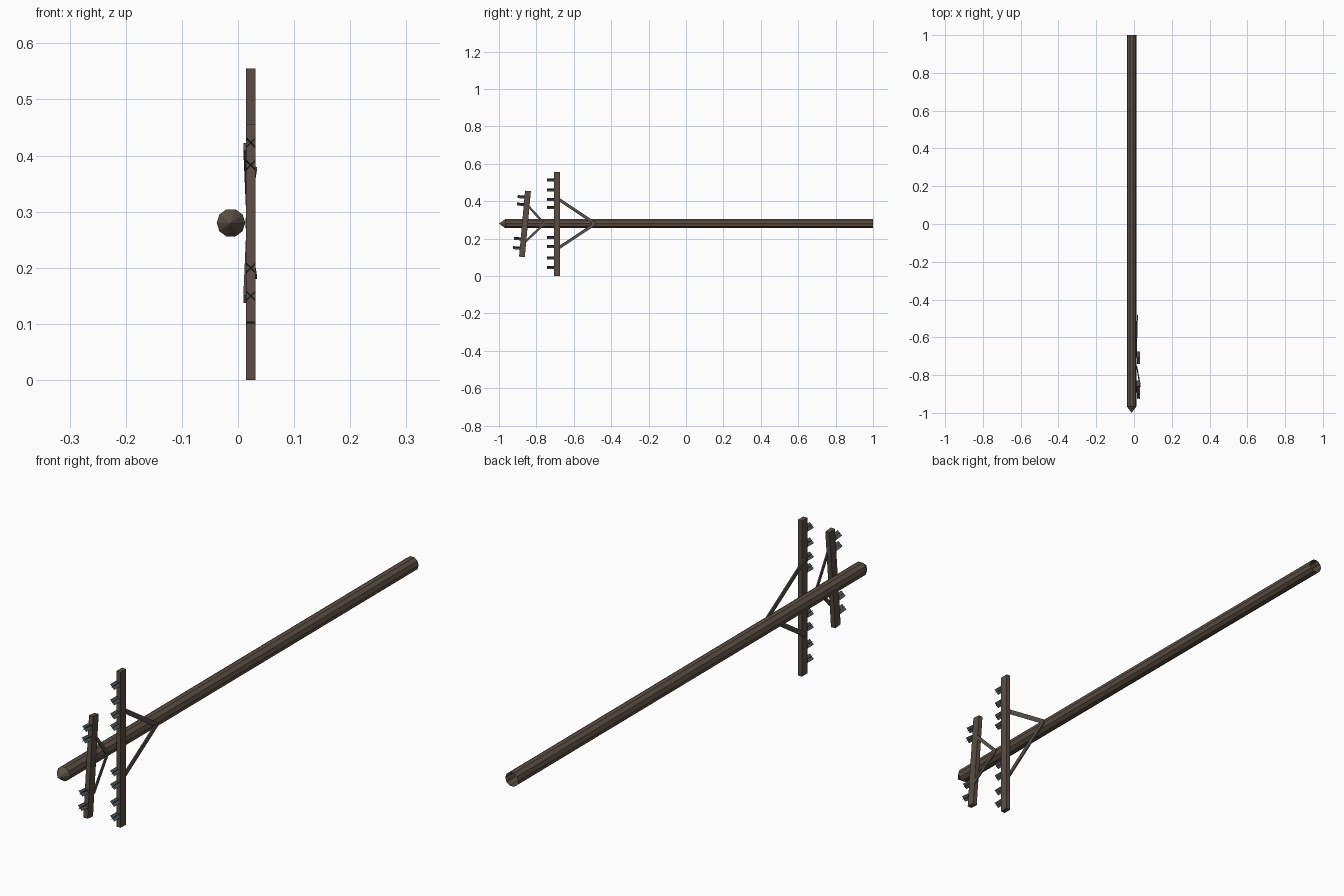
import bpy, bmesh, math
from mathutils import Vector, Matrix

if "Cube" in bpy.data.objects:
    bpy.data.objects.remove(bpy.data.objects["Cube"])


def material(name, rgb):
    m = bpy.data.materials.new(name)
    m.diffuse_color = (*rgb, 1)
    m.use_nodes = True
    m.node_tree.nodes["Principled BSDF"].inputs["Base Color"].default_value = m.diffuse_color
    return m


WOOD = material("weathered wood", (0.105, 0.081, 0.060))
ARM = material("crossarm wood", (0.098, 0.077, 0.060))
STEEL = material("brace steel", (0.092, 0.086, 0.078))
GLASS = material("insulator grey", (0.085, 0.095, 0.100))


def make(name, bm, mat):
    me = bpy.data.meshes.new(name)
    bm.to_mesh(me)
    bm.free()
    me.materials.append(mat)
    ob = bpy.data.objects.new(name, me)
    bpy.context.collection.objects.link(ob)
    return ob


def box(name, size, matrix, mat):
    bm = bmesh.new()
    bmesh.ops.create_cube(bm, size=1, matrix=matrix @ Matrix.Diagonal((*size, 1)))
    return make(name, bm, mat)


# Pole: ten-sided tube lying along y, pointed at the front, open at the back
PX, PZ, R, SIDES = -0.0125, 0.28, 0.0255, 10
bm = bmesh.new()
rings = []
for y in (-0.966, 1.0):
    rings.append([bm.verts.new((PX + R * math.cos(a), y, PZ + R * math.sin(a)))
                  for a in (2 * math.pi * i / SIDES for i in range(SIDES))])
tip = bm.verts.new((PX, -1.0, PZ))
for i in range(SIDES):
    j = (i + 1) % SIDES
    bm.faces.new((rings[0][i], rings[0][j], rings[1][j], rings[1][i]))
    bm.faces.new((tip, rings[0][j], rings[0][i]))
bmesh.ops.recalc_face_normals(bm, faces=bm.faces)
make("pole", bm, WOOD)


# Crossarm with crossed-plane insulators along its front edge
def crossarm(name, centre, length, tilt, pins):
    frame = Matrix.Translation(centre) @ Matrix.Rotation(tilt, 4, 'X')
    box(name, (0.0165, 0.031, length), frame, ARM)
    bm = bmesh.new()
    h = 0.008
    for z in pins:
        for s in (-1, 1):
            corners = [(-h, -0.015, z - s * h), (h, -0.015, z + s * h),
                       (h, -0.052, z + s * h), (-h, -0.052, z - s * h)]
            bm.faces.new([bm.verts.new(frame @ Vector(c)) for c in corners])
    make(name + "_insulators", bm, GLASS)


crossarm("large_crossarm", (0.0228, -0.690, 0.2775), 0.555, 0,
         (0.236, 0.181, 0.131, 0.090, -0.072, -0.120, -0.181, -0.233))
crossarm("small_crossarm", (0.0228, -0.861, 0.2785), 0.354, math.radians(-5.2),
         (0.142, 0.102, -0.082, -0.132))


# Flat diagonal braces from the pole to each crossarm
def brace(name, a, b, width, thick):
    a, b = Vector(a), Vector(b)
    d = (b - a).normalized()
    w = d.cross(Vector((1, 0, 0))).normalized()
    t = w.cross(d)
    rot = Matrix((t, w, d)).transposed().to_4x4()
    box(name, (thick, width, (b - a).length),
        Matrix.Translation((a + b) / 2) @ rot, STEEL)


for side, s in (("upper", 1), ("lower", -1)):
    brace(f"large_brace_{side}", (0.018, -0.485, PZ),
          (0.012, -0.69, PZ + s * 0.136), 0.016, 0.005)
    brace(f"small_brace_{side}", (0.015, -0.757, PZ),
          (0.0315, -0.852 + s * 0.006, PZ + s * 0.096), 0.012, 0.004)
